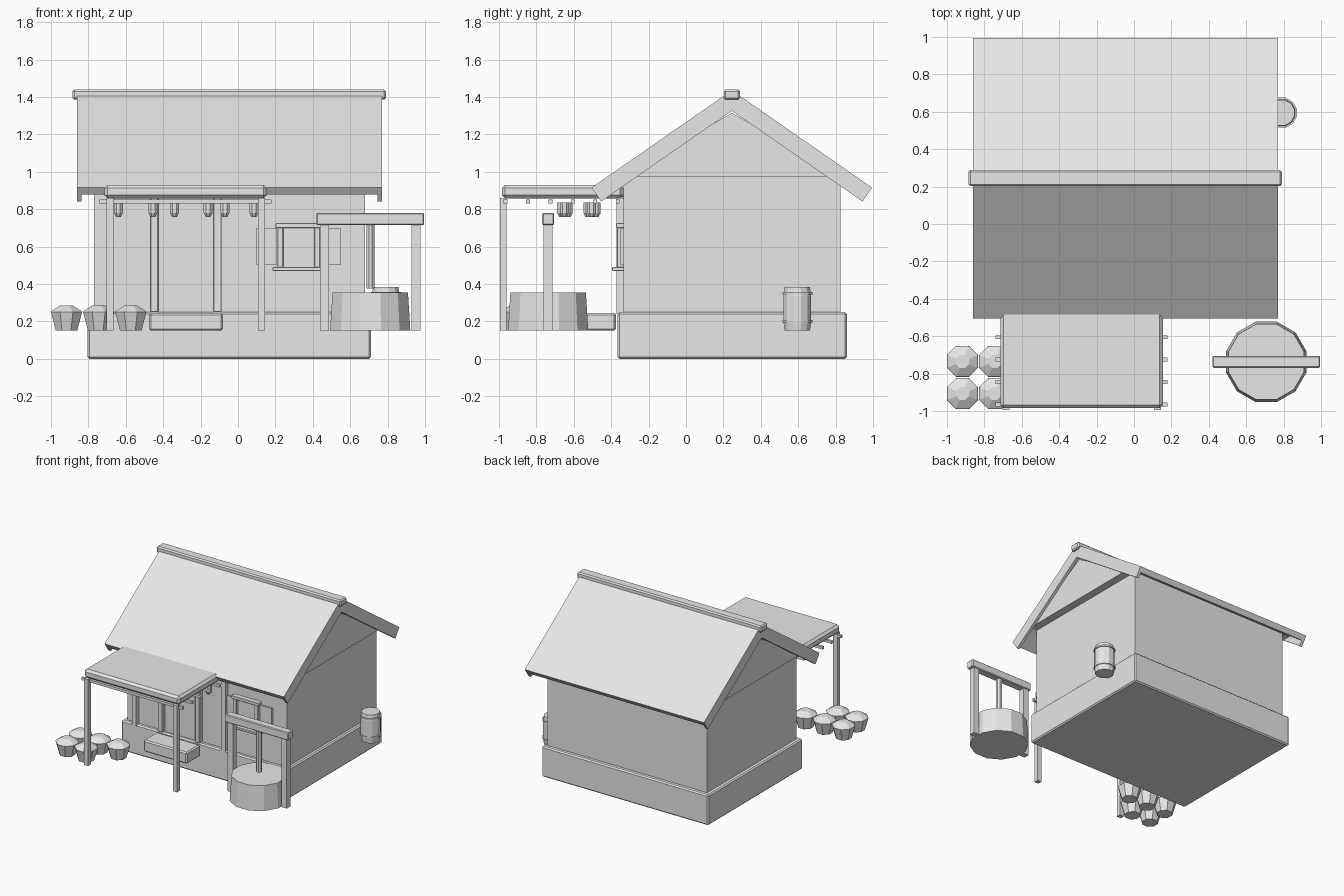
import bpy
import bmesh
import math
from mathutils import Matrix

if "Cube" in bpy.data.objects:
    bpy.data.objects.remove(bpy.data.objects["Cube"], do_unlink=True)

# One plain colour for everything
COLOUR = (0.8, 0.8, 0.8, 1)
mat = bpy.data.materials.new("light_grey")
mat.use_nodes = True
mat.diffuse_color = COLOUR
mat.node_tree.nodes["Principled BSDF"].inputs["Base Color"].default_value = COLOUR


def finish(name, bm, bevel=0):
    bmesh.ops.recalc_face_normals(bm, faces=bm.faces[:])
    mesh = bpy.data.meshes.new(name)
    bm.to_mesh(mesh)
    bm.free()
    mesh.materials.append(mat)
    ob = bpy.data.objects.new(name, mesh)
    bpy.context.collection.objects.link(ob)
    if bevel:
        mod = ob.modifiers.new("bevel", "BEVEL")
        mod.width = bevel
        mod.segments = 1
    return ob


def box(name, x, y, z, bevel=0):
    """Box from (min, max) pairs on each axis."""
    bm = bmesh.new()
    bmesh.ops.create_cube(bm, size=1)
    for v in bm.verts:
        for i, (lo, hi) in enumerate((x, y, z)):
            v.co[i] = lo + (v.co[i] + 0.5) * (hi - lo)
    return finish(name, bm, bevel)


def prism(name, outline, x):
    """Extrude a (y, z) outline along x."""
    bm = bmesh.new()
    face = bm.faces.new([bm.verts.new((x[0], y, z)) for y, z in outline])
    ext = bmesh.ops.extrude_face_region(bm, geom=[face])
    for v in ext["geom"]:
        if isinstance(v, bmesh.types.BMVert):
            v.co.x = x[1]
    return finish(name, bm)


def turned(name, centre, profile, sides):
    """Faceted round part from stacked (radius, z) rings, a flat facing front."""
    bm = bmesh.new()
    rings = []
    for r, z in profile:
        ring = []
        for i in range(sides):
            a = math.tau * (i + 0.5) / sides
            ring.append(bm.verts.new((centre[0] + r * math.cos(a), centre[1] + r * math.sin(a), z)))
        rings.append(ring)
    for low, high in zip(rings, rings[1:]):
        for i in range(sides):
            j = (i + 1) % sides
            bm.faces.new((low[i], low[j], high[j], high[i]))
    bm.faces.new(rings[0][::-1])
    bm.faces.new(rings[-1])
    return finish(name, bm)


# House body
MID = 0.245
box("foundation", (-0.805, 0.71), (-0.365, 0.86), (0, 0.25), 0.01)
box("walls", (-0.77, 0.68), (-0.335, 0.825), (0.24, 0.975))
prism("gable", [(-0.335, 0.975), (0.825, 0.975), (MID, 1.315)], (-0.835, 0.745))

# Main roof: slabs, barge boards and ridge cap
HALF, EAVE, PEAK = 0.75, 0.915, 1.435
pitch = math.atan2(PEAK - EAVE, HALF)


def chevron(d0, d1):
    """Pitched band between two depths below the roof surface."""
    def line(d):
        end = (HALF - d * math.sin(pitch), EAVE - d * math.cos(pitch))
        top = PEAK - d / math.cos(pitch)
        return [(MID - end[0], end[1]), (MID, top), (MID + end[0], end[1])]
    return line(d0) + line(d1)[::-1]


prism("roof", chevron(0, 0.045), (-0.86, 0.77))
for side, x in (("right", (-0.86, -0.837)), ("left", (0.747, 0.77))):
    prism(side + "_barge_board", chevron(0.045, 0.09), x)
box("ridge_cap", (-0.885, 0.79), (MID - 0.043, MID + 0.043), (1.385, 1.44), 0.01)

# Porch
box("porch_roof", (-0.715, 0.155), (-0.985, -0.335), (0.858, 0.93), 0.018)
for i in range(6):
    y = -0.965 + 0.12 * i
    box("porch_rafter", (-0.74, 0.18), (y - 0.01, y + 0.01), (0.83, 0.851))
for x in (-0.685, 0.125):
    for y, foot in ((-0.977, 0.15), (-0.353, 0.24)):
        box("porch_post", (x - 0.019, x + 0.019), (y - 0.018, y + 0.018), (foot, 0.86))

# Hanging bundles under the porch
xs = (-0.64, -0.455, -0.34, -0.16, -0.07, 0.085)
ys = (-0.665, -0.525, -0.63, -0.48, -0.65, -0.505)
for x, y in zip(xs, ys):
    turned("hanging_bundle", (x, y), [(0.013, 0.757), (0.026, 0.78), (0.026, 0.835)], 8)

# Doorway and step
box("door", (-0.43, -0.12), (-0.342, -0.33), (0.25, 0.87))
for x in (-0.448, -0.11):
    box("door_jamb", (x - 0.022, x + 0.022), (-0.372, -0.33), (0.25, 0.87), 0.004)
box("door_lintel", (-0.49, -0.07), (-0.38, -0.33), (0.865, 0.9), 0.004)
box("door_step", (-0.475, -0.08), (-0.55, -0.375), (0.15, 0.245), 0.01)

# Window with shutters
WIN = 0.325
box("window_pane", (WIN - 0.1, WIN + 0.1), (-0.343, -0.33), (0.48, 0.71))
box("window_head", (WIN - 0.125, WIN + 0.125), (-0.375, -0.33), (0.7, 0.725), 0.003)
box("window_sill", (WIN - 0.14, WIN + 0.14), (-0.395, -0.33), (0.47, 0.49), 0.003)
for s in (-1, 1):
    x = WIN + s * 0.098
    box("window_side", (x - 0.015, x + 0.015), (-0.37, -0.33), (0.485, 0.705), 0.003)
    x = WIN + s * 0.173
    box("shutter", (x - 0.053, x + 0.053), (-0.35, -0.33), (0.5, 0.7))

# Well
WX, WY = 0.707, -0.737
turned("well_drum", (WX, WY), [(0.222, 0.15), (0.209, 0.353)], 12)
for s in (-1, 1):
    x = WX + s * 0.245
    box("well_post", (x - 0.024, x + 0.024), (WY - 0.024, WY + 0.024), (0.15, 0.72))
box("well_beam", (WX - 0.288, WX + 0.288), (WY - 0.032, WY + 0.032), (0.715, 0.78), 0.006)
turned("well_rope", (0.708, WY), [(0.023, 0.375), (0.023, 0.72)], 8)

# Barrel at the side wall
BARREL = (0.79, 0.595)
turned("barrel", BARREL, [(0.07, 0.15), (0.077, 0.2), (0.077, 0.335), (0.07, 0.383)], 12)
for z in (0.2, 0.35):
    turned("barrel_hoop", BARREL, [(0.083, z - 0.006), (0.083, z + 0.006)], 12)

# Storage pots
pot = [(0.062, 0.15), (0.09, 0.25), (0.085, 0.256), (0.037, 0.285)]
for spot in ((-0.917, -0.735), (-0.917, -0.907), (-0.745, -0.735), (-0.745, -0.907), (-0.573, -0.735)):
    turned("pot", spot, pot, 8)
